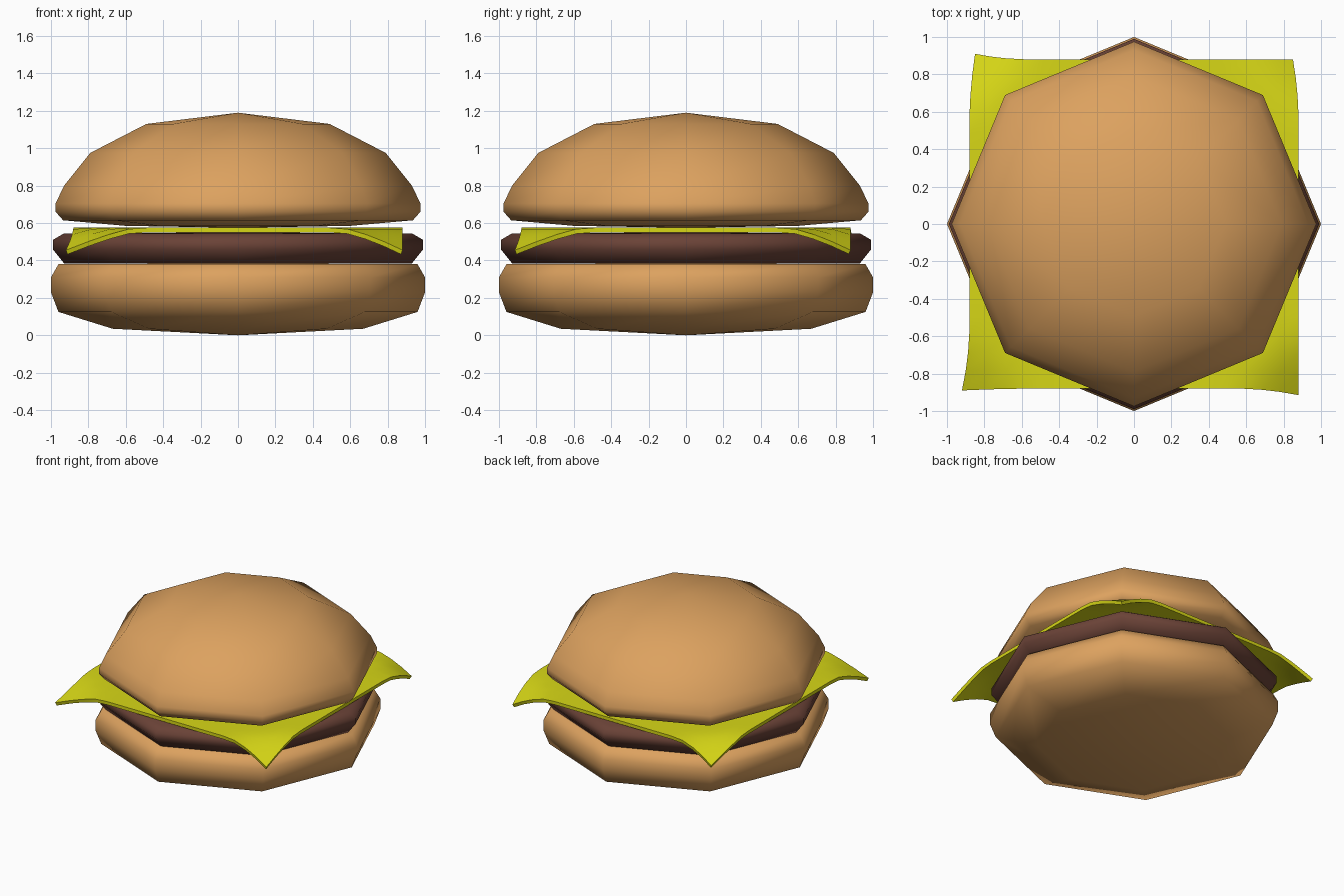
import bpy
import bmesh
import math

cube = bpy.data.objects.get("Cube")
if cube:
    bpy.data.objects.remove(cube, do_unlink=True)


def material(name, color):
    mat = bpy.data.materials.new(name)
    mat.use_nodes = True
    mat.diffuse_color = (*color, 1)
    node = next(n for n in mat.node_tree.nodes if n.type == "BSDF_PRINCIPLED")
    node.inputs["Base Color"].default_value = (*color, 1)
    return mat


def finish(name, bm, mat):
    bmesh.ops.recalc_face_normals(bm, faces=bm.faces)
    for face in bm.faces:
        face.smooth = True
    mesh = bpy.data.meshes.new(name)
    bm.to_mesh(mesh)
    bm.free()
    mesh.materials.append(mat)
    obj = bpy.data.objects.new(name, mesh)
    bpy.context.collection.objects.link(obj)
    return obj


def lathe(name, profile, mat, sides=8):
    """Spin a (radius, height) profile into a closed eight-sided solid."""
    bm = bmesh.new()
    verts = [bm.verts.new((r, 0, z)) for r, z in profile]
    edges = [bm.edges.new(pair) for pair in zip(verts, verts[1:])]
    bmesh.ops.spin(bm, geom=verts + edges, cent=(0, 0, 0), axis=(0, 0, 1),
                   angle=math.tau, steps=sides, use_merge=True)
    bmesh.ops.remove_doubles(bm, verts=bm.verts, dist=0.0005)
    return finish(name, bm, mat)


bread = material("toasted bread", (0.72, 0.36, 0.115))
meat = material("cooked meat", (0.145, 0.055, 0.038))
cheese = material("yellow cheese", (0.68, 0.68, 0.008))

# Buns and patty
lathe("bottom_bun", [(0, 0), (0.67, 0.035), (0.96, 0.125), (1, 0.23),
                     (1, 0.31), (0.96, 0.38), (0, 0.385)], bread)
lathe("patty", [(0, 0.385), (0.93, 0.385), (0.99, 0.46), (0.99, 0.51),
                (0.93, 0.545), (0, 0.55)], meat)
lathe("top_bun", [(0, 0.575), (0.6, 0.585), (0.935, 0.615), (0.975, 0.66),
                  (0.975, 0.705), (0.93, 0.80), (0.79, 0.975), (0.49, 1.13),
                  (0, 1.19)], bread)

# Cheese slice: a square sheet whose corners droop and stray a little
HALF = 0.88
corner_shift = {(-1, -1): (-0.04, -0.01), (1, -1): (0, -0.035),
                (1, 1): (-0.03, 0), (-1, 1): (0.03, 0.03)}
bm = bmesh.new()
bmesh.ops.create_grid(bm, x_segments=18, y_segments=18, size=HALF)
for v in bm.verts:
    x, y = v.co.x, v.co.y
    t = max(0, (abs(x) + abs(y) - 1.42) / (2 * HALF - 1.42))
    dx, dy = corner_shift[(1 if x > 0 else -1, 1 if y > 0 else -1)]
    v.co = (x + dx * t ** 2, y + dy * t ** 2, 0.575 - 0.12 * t ** 1.4)
slice_obj = finish("cheese_slice", bm, cheese)
solid = slice_obj.modifiers.new("thickness", "SOLIDIFY")
solid.thickness = 0.025
solid.offset = -1 if slice_obj.data.polygons[0].normal.z > 0 else 1

# Keep the rim of the slice crisp
bpy.ops.object.select_all(action="DESELECT")
slice_obj.select_set(True)
bpy.context.view_layer.objects.active = slice_obj
bpy.ops.object.modifier_apply(modifier="thickness")
bpy.ops.object.shade_smooth_by_angle(angle=math.radians(40))
